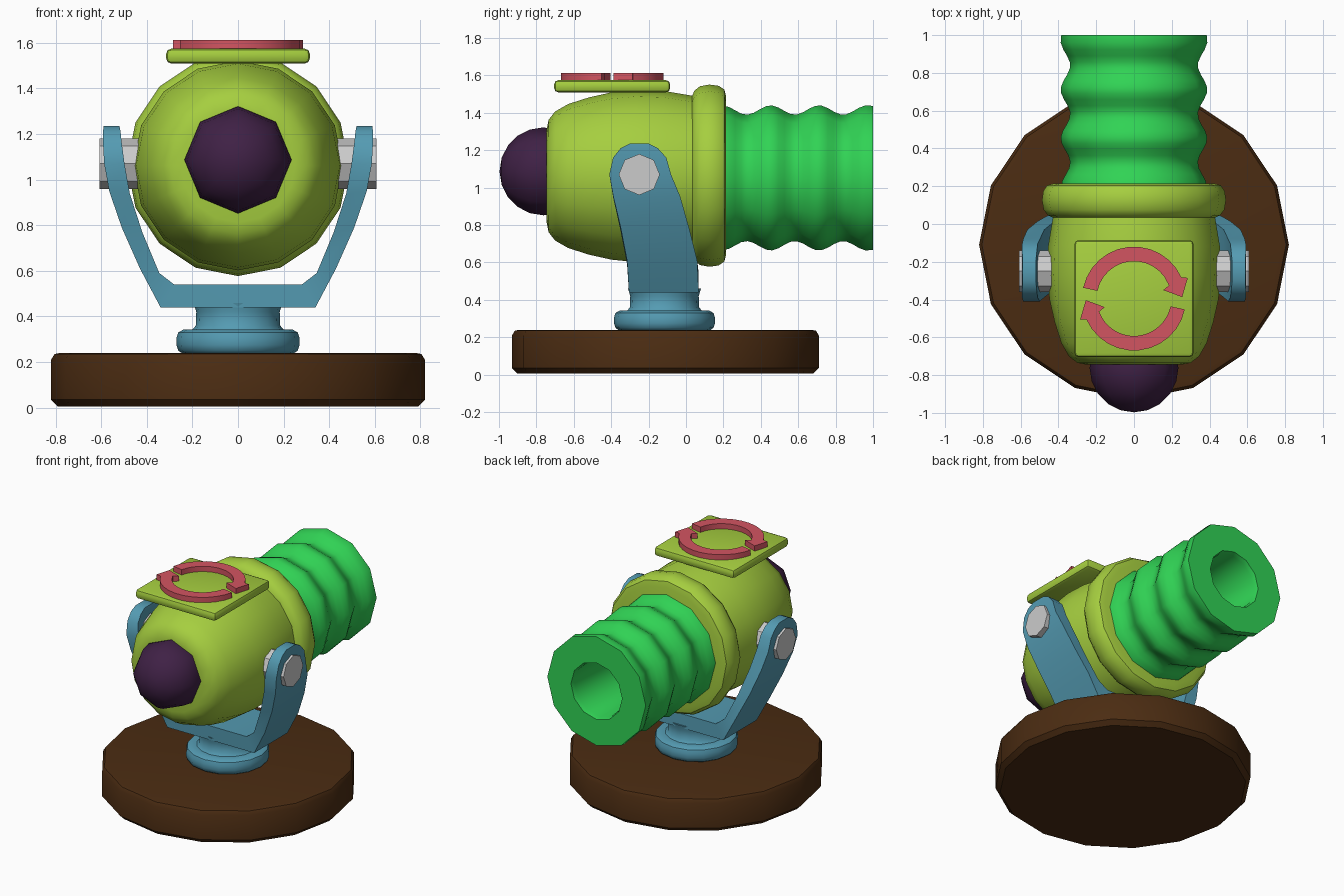
import bpy, bmesh
from math import sin, cos, pi, radians
from mathutils import Vector

if "Cube" in bpy.data.objects:
    bpy.data.objects.remove(bpy.data.objects["Cube"])


def material(name, rgb):
    m = bpy.data.materials.new(name)
    m.diffuse_color = (*rgb, 1)
    m.use_nodes = True
    m.node_tree.nodes["Principled BSDF"].inputs["Base Color"].default_value = m.diffuse_color
    return m


LIME = material("lime", (0.38, 0.62, 0.05))
GREEN = material("green", (0.03, 0.65, 0.09))
BLUE = material("blue", (0.09, 0.33, 0.45))
BROWN = material("brown", (0.07, 0.025, 0.006))
PURPLE = material("purple", (0.05, 0.015, 0.06))
RED = material("red", (0.65, 0.09, 0.12))


def finish(name, bm, mat=None, angle=40):
    bmesh.ops.recalc_face_normals(bm, faces=bm.faces)
    me = bpy.data.meshes.new(name)
    bm.to_mesh(me)
    bm.free()
    ob = bpy.data.objects.new(name, me)
    bpy.context.collection.objects.link(ob)
    if mat:
        me.materials.append(mat)
    bpy.ops.object.select_all(action='DESELECT')
    ob.select_set(True)
    bpy.context.view_layer.objects.active = ob
    bpy.ops.object.shade_smooth_by_angle(angle=radians(angle))
    return ob


def bevel(bm, width, segments=2, min_angle=40):
    edges = [e for e in bm.edges if len(e.link_faces) == 2
             and e.calc_face_angle(0) > radians(min_angle)]
    bmesh.ops.bevel(bm, geom=edges, offset=width, segments=segments,
                    profile=0.5, affect='EDGES', clamp_overlap=True)


def lathe(name, profile, n, axis, centre, mat=None, angle=40):
    """Revolve (radius, height) points about the x, y or z axis."""
    bm = bmesh.new()
    rings = []
    for r, h in profile:
        ring = []
        for i in range(1 if r == 0 else n):
            a, b = r * cos(2 * pi * i / n), r * sin(2 * pi * i / n)
            p = {'x': (h, a, b), 'y': (a, h, b), 'z': (a, b, h)}[axis]
            ring.append(bm.verts.new(Vector(p) + Vector(centre)))
        rings.append(ring)
    for p, q in zip(rings, rings[1:]):
        for i in range(n):
            j = (i + 1) % n
            if len(p) == 1:
                bm.faces.new((p[0], q[i], q[j]))
            elif len(q) == 1:
                bm.faces.new((p[i], p[j], q[0]))
            else:
                bm.faces.new((p[i], p[j], q[j], q[i]))
    return finish(name, bm, mat, angle)


# Round base
lathe("base", [(0, 0.005), (0.79, 0.005), (0.82, 0.035), (0.82, 0.21), (0.805, 0.235),
               (0.78, 0.24), (0, 0.24)], 16, 'z', (0, -0.11, 0), BROWN)

# Swivel pedestal
lathe("pedestal", [(0, 0.23), (0.24, 0.235), (0.262, 0.25), (0.27, 0.275), (0.27, 0.305),
                   (0.262, 0.33), (0.24, 0.342), (0.2, 0.342), (0.185, 0.36),
                   (0.183, 0.42), (0.195, 0.46), (0, 0.46)],
      16, 'z', (0, -0.115, 0), BLUE)

# Fork: (outer x, outer z, inner x, inner z, front y, back y) along one arm
half = [(0.34, 0.44, 0.28, 0.54, -0.305, 0.068),
        (0.43, 0.61, 0.345, 0.59, -0.315, 0.06),
        (0.51, 0.79, 0.42, 0.77, -0.35, 0.015),
        (0.565, 0.95, 0.475, 0.94, -0.388, -0.03),
        (0.587, 1.07, 0.498, 1.07, -0.41, -0.08),
        (0.592, 1.16, 0.51, 1.16, -0.39, -0.105),
        (0.592, 1.21, 0.515, 1.21, -0.35, -0.15),
        (0.59, 1.235, 0.52, 1.235, -0.30, -0.20)]
path = [(-a, b, -c, d, e, f) for a, b, c, d, e, f in reversed(half)] + half
bm = bmesh.new()
loops = [[bm.verts.new(p) for p in ((ox, y0, oz), (ox, y1, oz), (ix, y1, iz), (ix, y0, iz))]
         for ox, oz, ix, iz, y0, y1 in path]
for p, q in zip(loops, loops[1:]):
    for i in range(4):
        j = (i + 1) % 4
        bm.faces.new((p[i], p[j], q[j], q[i]))
bm.faces.new(loops[0])
bm.faces.new(loops[-1])
bevel(bm, 0.025, 2, 65)
finish("fork", bm, BLUE)

# Pivot bolts
for side, name in ((-1, "left_bolt"), (1, "right_bolt")):
    lathe(name, [(0, 0.40 * side), (0.11, 0.40 * side), (0.11, 0.608 * side), (0, 0.608 * side)],
          8, 'x', (0, -0.25, 1.07), None, 30)

# Rounded body with rear collar
lathe("body", [(0, -0.745), (0.25, -0.745), (0.30, -0.735), (0.345, -0.70), (0.385, -0.63),
               (0.42, -0.52), (0.447, -0.40), (0.46, -0.27), (0.455, -0.12), (0.435, 0.0),
               (0.425, 0.06), (0, 0.06)], 16, 'y', (0, 0, 1.062), LIME)
lathe("collar", [(0, 0.03), (0.42, 0.03), (0.455, 0.045), (0.478, 0.075), (0.487, 0.125),
                 (0.48, 0.175), (0.46, 0.205), (0.42, 0.215), (0, 0.215)],
      16, 'y', (0, 0, 1.064), LIME)

# Nose ball
steps = [pi * i / 10 for i in range(11)]
lathe("nose", [(0 if i in (0, 10) else 0.235 * sin(t), -0.235 * cos(t))
               for i, t in enumerate(steps)], 8, 'y', (0, -0.762, 1.087), PURPLE, 60)

# Corrugated hollow barrel
barrel = [(0.30, 0.18), (0.385, 0.20)]
for i in range(22):
    y = 0.23 + i * 0.033
    barrel.append((0.363 + 0.025 * cos(2 * pi * (y - 0.195) / 0.258), y))
barrel += [(0.388, 0.96), (0.385, 1.0), (0.20, 1.0), (0.19, 0.97), (0.19, 0.50), (0, 0.50)]
lathe("barrel", barrel, 12, 'y', (0, 0, 1.052), GREEN)

# Top plate
bm = bmesh.new()
bmesh.ops.create_cube(bm, size=1)
for v in bm.verts:
    v.co = Vector((v.co.x * 0.63, v.co.y * 0.62 - 0.395, v.co.z * 0.065 + 1.542))
bevel(bm, 0.022, 2)
finish("top_plate", bm, LIME)

# Two curved arrows, the second turned half way round
outline = [(0.275 * cos(radians(a)), 0.275 * sin(radians(a))) for a in range(168, 23, -12)]
outline += [(0.285, 0.11), (0.255, 0.008), (0.155, 0.045), (0.185, 0.07)]
outline += [(0.198 * cos(radians(a)), 0.198 * sin(radians(a))) for a in range(36, 169, 12)]
for s, name in ((1, "rear_arrow"), (-1, "front_arrow")):
    bm = bmesh.new()
    face = bm.faces.new([bm.verts.new((s * x, s * y - 0.395, 1.565)) for x, y in outline])
    top = bmesh.ops.extrude_face_region(bm, geom=[face])
    for v in top["geom"]:
        if isinstance(v, bmesh.types.BMVert):
            v.co.z = 1.612
    finish(name, bm, RED)
